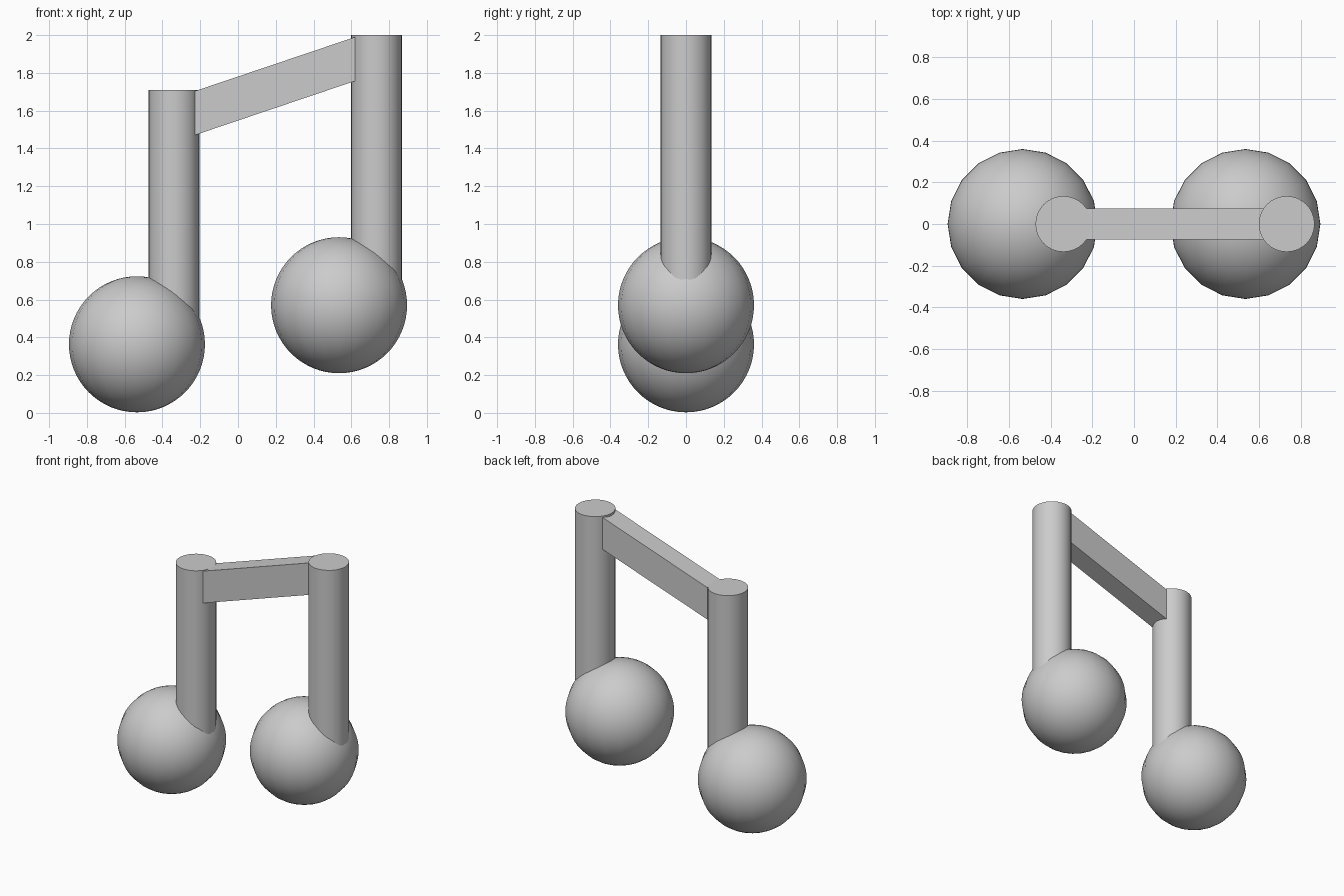
import bpy, bmesh, math

if "Cube" in bpy.data.objects:
    bpy.data.objects.remove(bpy.data.objects["Cube"])

HEAD_R, STEM_R = 0.36, 0.134


def smooth(obj):
    bpy.ops.object.select_all(action='DESELECT')
    obj.select_set(True)
    bpy.context.view_layer.objects.active = obj
    bpy.ops.object.shade_smooth_by_angle(angle=math.radians(35))


def note(side, head_x, head_z, stem_x, stem_top):
    # Round note head
    bpy.ops.mesh.primitive_uv_sphere_add(segments=20, ring_count=32, radius=HEAD_R,
                                         location=(head_x, 0, head_z))
    head = bpy.context.object
    head.name = side + "_note_head"
    smooth(head)
    # Stem rising from the middle of the head
    bpy.ops.mesh.primitive_cylinder_add(vertices=32, radius=STEM_R, depth=stem_top - head_z,
                                        location=(stem_x, 0, (stem_top + head_z) / 2))
    stem = bpy.context.object
    stem.name = side + "_stem"
    smooth(stem)


note("left", -0.535, 0.363, -0.339, 1.71)
note("right", 0.535, 0.57, 0.733, 2.0)

# Slanted beam: side profile extruded through the depth
profile = [(-0.23, 1.47), (0.62, 1.757), (0.62, 1.99), (-0.23, 1.703)]
bm = bmesh.new()
face = bm.faces.new([bm.verts.new((x, -0.075, z)) for x, z in profile])
ext = bmesh.ops.extrude_face_region(bm, geom=[face])
bmesh.ops.translate(bm, vec=(0, 0.15, 0),
                    verts=[v for v in ext["geom"] if isinstance(v, bmesh.types.BMVert)])
bmesh.ops.recalc_face_normals(bm, faces=bm.faces)
mesh = bpy.data.meshes.new("beam")
bm.to_mesh(mesh)
bm.free()
bpy.context.collection.objects.link(bpy.data.objects.new("beam", mesh))
